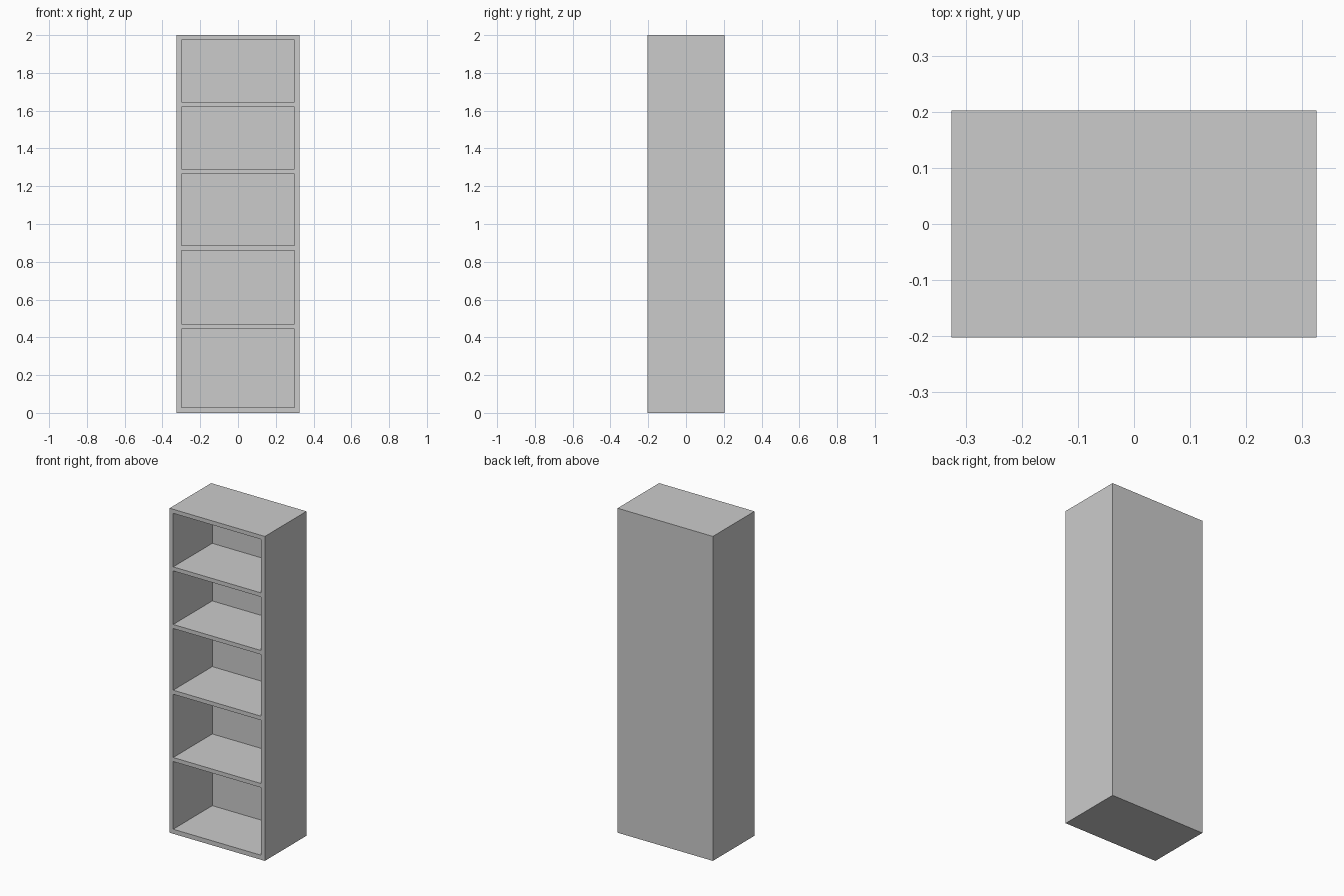
import bpy

if "Cube" in bpy.data.objects:
    bpy.data.objects.remove(bpy.data.objects["Cube"])

W, H = 0.65, 2.0            # overall width and height
T = 0.025                   # board thickness
FRONT, BACK = -0.2025, 0.1985
SKIN = 0.2025               # rear face of the thin backing sheet
INNER_BACK = 0.178          # visible back of the compartments


def board(name, x, y, z):
    """Box spanning the given (min, max) ranges."""
    bpy.ops.mesh.primitive_cube_add(size=1, location=[(a + b) / 2 for a, b in (x, y, z)])
    ob = bpy.context.object
    ob.name = name
    ob.scale = [b - a for a, b in (x, y, z)]
    bpy.ops.object.transform_apply(location=False, rotation=False, scale=True)
    return ob


inner = W / 2 - T

# Upright sides
for name, s in (("left_side", -1), ("right_side", 1)):
    board(name, sorted((s * inner, s * W / 2)), (FRONT, BACK), (0, H))

# Base, shelves and top between the sides
levels = [("base", 0, 0.028), ("top", H - T, H)]
levels += [(f"shelf_{i}", z, z + T) for i, z in enumerate((0.445, 0.86, 1.265, 1.62), 1)]
for name, z0, z1 in levels:
    board(name, (-inner, inner), (FRONT, BACK), (z0, z1))

# Back panel inside the carcass, and the sheet covering the rear
board("back_panel", (-inner, inner), (INNER_BACK, BACK), (0.028, H - T))
board("rear_sheet", (-W / 2, W / 2), (BACK, SKIN), (0, H))
